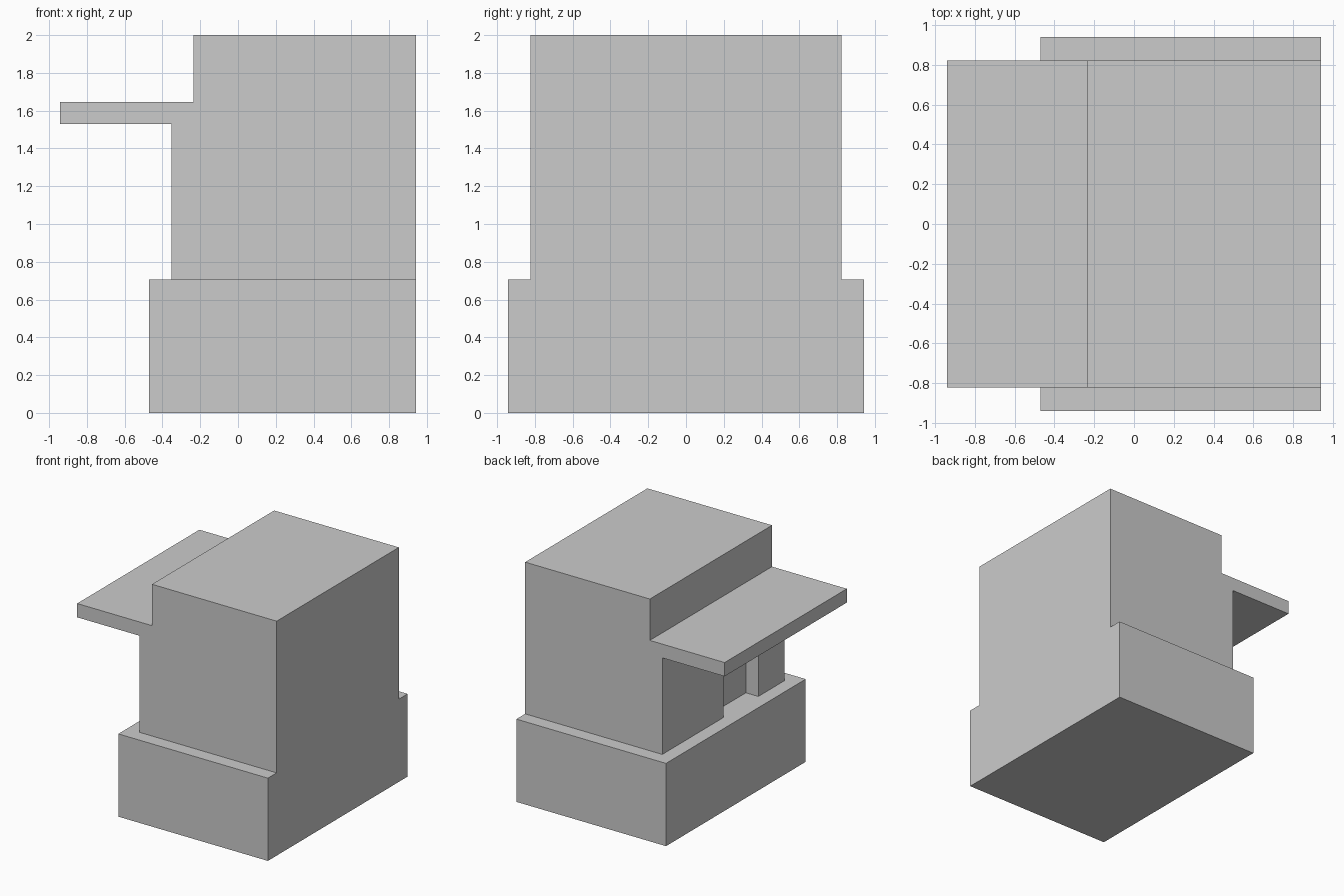
import bpy, bmesh, math

if "Cube" in bpy.data.objects:
    bpy.data.objects.remove(bpy.data.objects["Cube"])

U = 2 / 17  # the model sits on a 17-unit-high grid


def prism(name, profile, y0, y1):
    """Extrude an x/z profile (grid units) from y0 to y1."""
    bm = bmesh.new()
    face = bm.faces.new([bm.verts.new((x * U, y0 * U, z * U)) for x, z in profile])
    ext = bmesh.ops.extrude_face_region(bm, geom=[face])
    verts = [v for v in ext["geom"] if isinstance(v, bmesh.types.BMVert)]
    bmesh.ops.translate(bm, verts=verts, vec=(0, (y1 - y0) * U, 0))
    bmesh.ops.recalc_face_normals(bm, faces=bm.faces[:])
    me = bpy.data.meshes.new(name)
    bm.to_mesh(me)
    bm.free()
    ob = bpy.data.objects.new(name, me)
    bpy.context.collection.objects.link(ob)
    return ob


def box(name, x0, x1, y0, y1, z0, z1):
    return prism(name, [(x0, z0), (x1, z0), (x1, z1), (x0, z1)], y0, y1)


def combine(target, other, operation):
    """Apply a boolean and discard the helper."""
    mod = target.modifiers.new(operation.lower(), 'BOOLEAN')
    mod.operation, mod.solver, mod.object = operation, 'EXACT', other
    bpy.context.view_layer.objects.active = target
    bpy.ops.object.modifier_apply(modifier=mod.name)
    bpy.data.objects.remove(other, do_unlink=True)


# Tall body with front wall and projecting canopy, as one side profile
body = prism("canopy_block", [(-3, 4), (8, 4), (8, 17), (-2, 17), (-2, 14),
                              (-8, 14), (-8, 13), (-3, 13)], -7, 7)

# Shallow off-centre recess in the wall under the canopy
combine(body, box("recess_cutter", -5, -2, -4, 0, 6, 13), 'DIFFERENCE')

# Wider plinth, flush with the body at +x
combine(body, box("plinth", -4, 8, -8, 8, 0, 6), 'UNION')

# Merge coplanar faces into clean flat panels
bm = bmesh.new()
bm.from_mesh(body.data)
bmesh.ops.remove_doubles(bm, verts=bm.verts[:], dist=1e-5)
bmesh.ops.dissolve_limit(bm, angle_limit=math.radians(1),
                         verts=bm.verts[:], edges=bm.edges[:])
bm.to_mesh(body.data)
bm.free()
